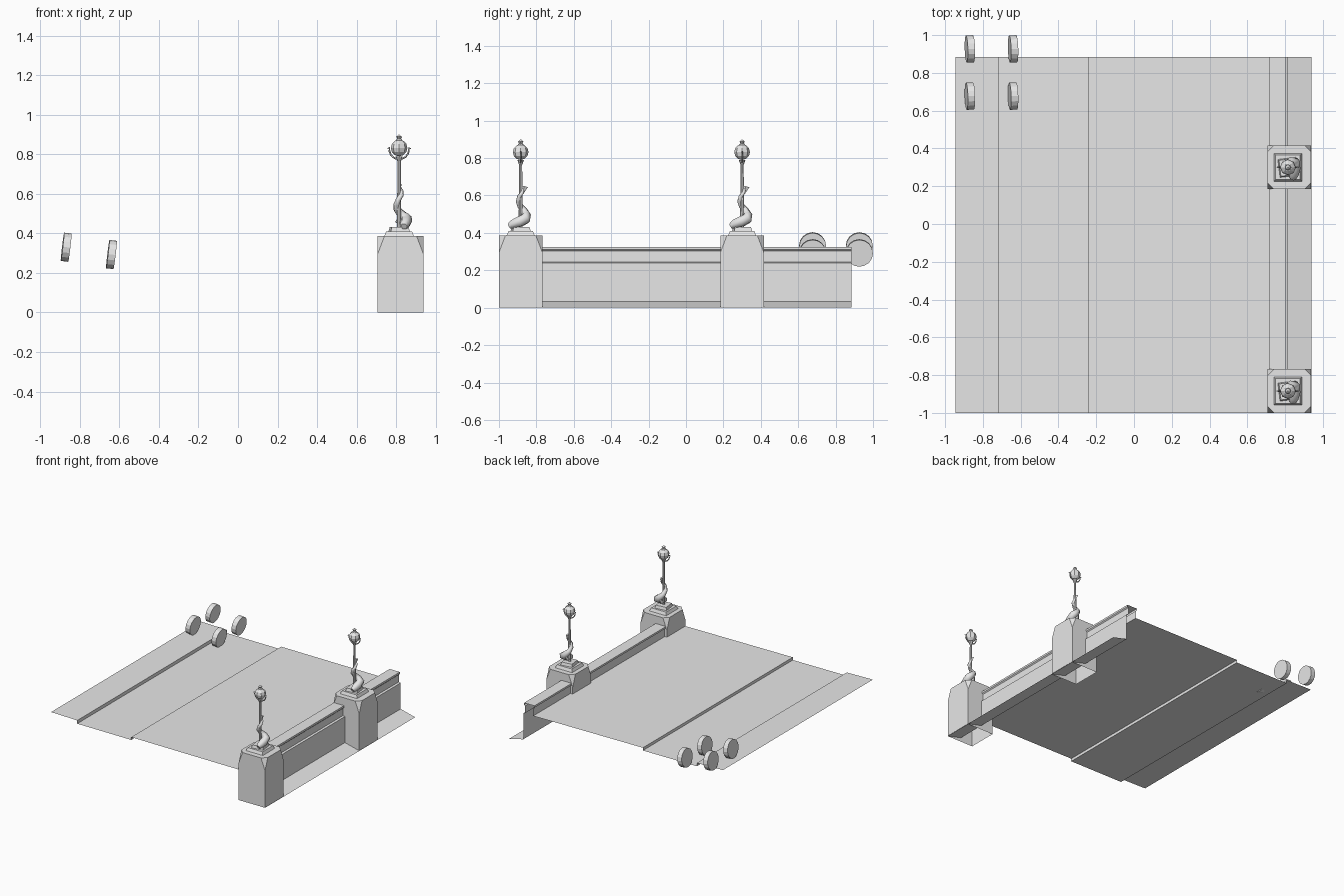
import bpy, bmesh
from math import pi, sin, cos, radians

cube = bpy.data.objects.get("Cube")
if cube:
    bpy.data.objects.remove(cube, do_unlink=True)

stone = bpy.data.materials.new("pale grey")
stone.use_nodes = True
stone.diffuse_color = (0.8, 0.8, 0.8, 1)
stone.node_tree.nodes["Principled BSDF"].inputs["Base Color"].default_value = (0.8, 0.8, 0.8, 1)


def add_mesh(name, verts, faces, recalc=False):
    mesh = bpy.data.meshes.new(name)
    mesh.from_pydata(verts, [], faces)
    if recalc:
        bm = bmesh.new()
        bm.from_mesh(mesh)
        bmesh.ops.recalc_face_normals(bm, faces=bm.faces)
        bm.to_mesh(mesh)
        bm.free()
    mesh.materials.append(stone)
    obj = bpy.data.objects.new(name, mesh)
    bpy.context.collection.objects.link(obj)
    return obj


def sheet(name, profile, front=-1.0, back=0.885):
    """Open x-z profile swept along y."""
    n = len(profile)
    verts = [(x, y, z) for y in (front, back) for x, z in profile]
    faces = [(i, i + 1, n + i + 1, n + i) for i in range(n - 1)]
    return add_mesh(name, verts, faces)


def finish(name, scale=None):
    obj = bpy.context.object
    obj.name = name
    if scale:
        obj.scale = scale
    obj.data.materials.append(stone)
    return obj


def cone(name, loc, r1, r2, height, sides=8, rot=(0, 0, 0), scale=None):
    """Cone or cylinder standing on loc."""
    x, y, z = loc
    bpy.ops.mesh.primitive_cone_add(vertices=sides, radius1=r1, radius2=r2, depth=height,
                                    location=(x, y, z + height / 2), rotation=rot)
    return finish(name, scale)


def tube(name, points, radii, depth, res=1):
    curve = bpy.data.curves.new(name, "CURVE")
    curve.dimensions = "3D"
    curve.bevel_depth = depth
    curve.bevel_resolution = res
    curve.use_fill_caps = True
    spline = curve.splines.new("POLY")
    spline.points.add(len(points) - 1)
    for p, co, r in zip(spline.points, points, radii):
        p.co = (*co, 1)
        p.radius = r
    curve.materials.append(stone)
    obj = bpy.data.objects.new(name, curve)
    bpy.context.collection.objects.link(obj)
    return obj


# Deck: raised kerb side, sunken lane, broad walkway
sheet("deck", [(-0.945, 0.258), (-0.715, 0.253), (-0.715, 0.227),
               (-0.24, 0.225), (-0.24, 0.247), (0.725, 0.242)])

# Parapet with coping, outer wall and sloping foot
sheet("parapet", [(0.725, 0.242), (0.725, 0.302), (0.715, 0.31), (0.715, 0.325),
                  (0.805, 0.325), (0.805, 0.31), (0.797, 0.302), (0.797, 0.245),
                  (0.812, 0.24), (0.812, 0.033)])
sheet("wall_foot", [(0.812, 0.033), (0.94, 0.001)])


def pier(name, cx, cy):
    """Open-bottomed block with its top corners cut away."""
    h, cut, low, top = 0.116, 0.035, 0.295, 0.387
    signs = [(-1, -1), (1, -1), (1, 1), (-1, 1)]
    verts, faces = [], []
    for i, (sx, sy) in enumerate(signs):
        x, y = cx + sx * h, cy + sy * h
        along_x, along_y = (x - sx * cut, y, top), (x, y - sy * cut, top)
        prev_next = (along_y, along_x) if i % 2 == 0 else (along_x, along_y)
        verts += [(x, y, 0), (x, y, low), *prev_next]
    for i in range(4):
        a, b = i * 4, (i + 1) % 4 * 4
        faces += [(a, b, b + 1, b + 2, a + 3, a + 1), (a + 1, a + 3, a + 2)]
    faces.append([i * 4 + k for i in range(4) for k in (2, 3)])
    return add_mesh(name, verts, faces, recalc=True)


def lamp(prefix, cx, cy):
    def at(x, y, z):
        return (cx + x, cy + y, z)

    # Stepped plinth
    cone(prefix + "_plinth", at(0, 0, 0.386), 0.106, 0.092, 0.024, 4, (0, 0, pi / 4))
    cone(prefix + "_plinth_step", at(0, 0, 0.41), 0.068, 0.06, 0.022, 4, (0, 0, radians(52)))

    # Post with collars
    cone(prefix + "_post", at(0, 0, 0.43), 0.011, 0.008, 0.36)
    cone(prefix + "_post_collar", at(0, 0, 0.765), 0.009, 0.018, 0.025)

    # Fish coiled around the post
    path = [(0.025, -0.06, 0.435), (0.03, -0.04, 0.447), (0.035, -0.005, 0.46),
            (0.035, 0.025, 0.475), (0.012, 0.03, 0.495), (-0.01, 0.018, 0.52),
            (-0.014, -0.003, 0.545), (-0.004, -0.014, 0.57), (0.012, -0.008, 0.595),
            (0.012, 0.008, 0.615), (0.003, 0.012, 0.635)]
    tube(prefix + "_fish", [at(*p) for p in path],
         [0.55, 0.85, 1, 1, 0.8, 0.62, 0.5, 0.42, 0.38, 0.3, 0.2], 0.031)
    cone(prefix + "_fish_tail", at(0.004, 0.014, 0.605), 0.004, 0.02, 0.045, 4,
         (-0.25, 0, 0), (0.4, 1, 1))
    cone(prefix + "_fish_fin", at(0.005, 0.035, 0.45), 0.022, 0.004, 0.05, 4,
         (-0.5, 0.2, 0), (1, 0.5, 1))

    # Globe, cap and finial
    bpy.ops.mesh.primitive_uv_sphere_add(segments=8, ring_count=6, radius=0.042,
                                         location=at(0, 0, 0.832))
    finish(prefix + "_globe")
    cone(prefix + "_globe_cap", at(0, 0, 0.867), 0.018, 0.011, 0.012)
    cone(prefix + "_finial", at(0, 0, 0.879), 0.009, 0.015, 0.01)
    cone(prefix + "_finial_tip", at(0, 0, 0.889), 0.013, 0.002, 0.01)

    # Crescent bracket with turned-out tips
    arc = [radians(a) for a in range(170, 371, 20)]
    points = [at(0.05 * cos(a), 0, 0.825 + 0.05 * sin(a)) for a in arc]
    points = [at(-0.059, 0, 0.828)] + points + [at(0.059, 0, 0.828)]
    tube(prefix + "_bracket", points, [0.6] + [1] * len(arc) + [0.6], 0.0045, 0)


# Two piers, each carrying a lamp
for prefix, y in (("front", -0.884), ("rear", 0.3)):
    pier(prefix + "_pier", 0.822, y)
    lamp(prefix + "_lamp", 0.815, y)

# Four loose wheels, tilted across the kerb
for side, x, z in (("kerb", -0.869, 0.33), ("lane", -0.64, 0.293)):
    for end, y in (("front", 0.677), ("rear", 0.927)):
        bpy.ops.mesh.primitive_cylinder_add(vertices=16, radius=0.072, depth=0.038,
                                            location=(x, y, z),
                                            rotation=(0, pi / 2 + 0.12, 0.03))
        finish(f"{side}_{end}_wheel")
